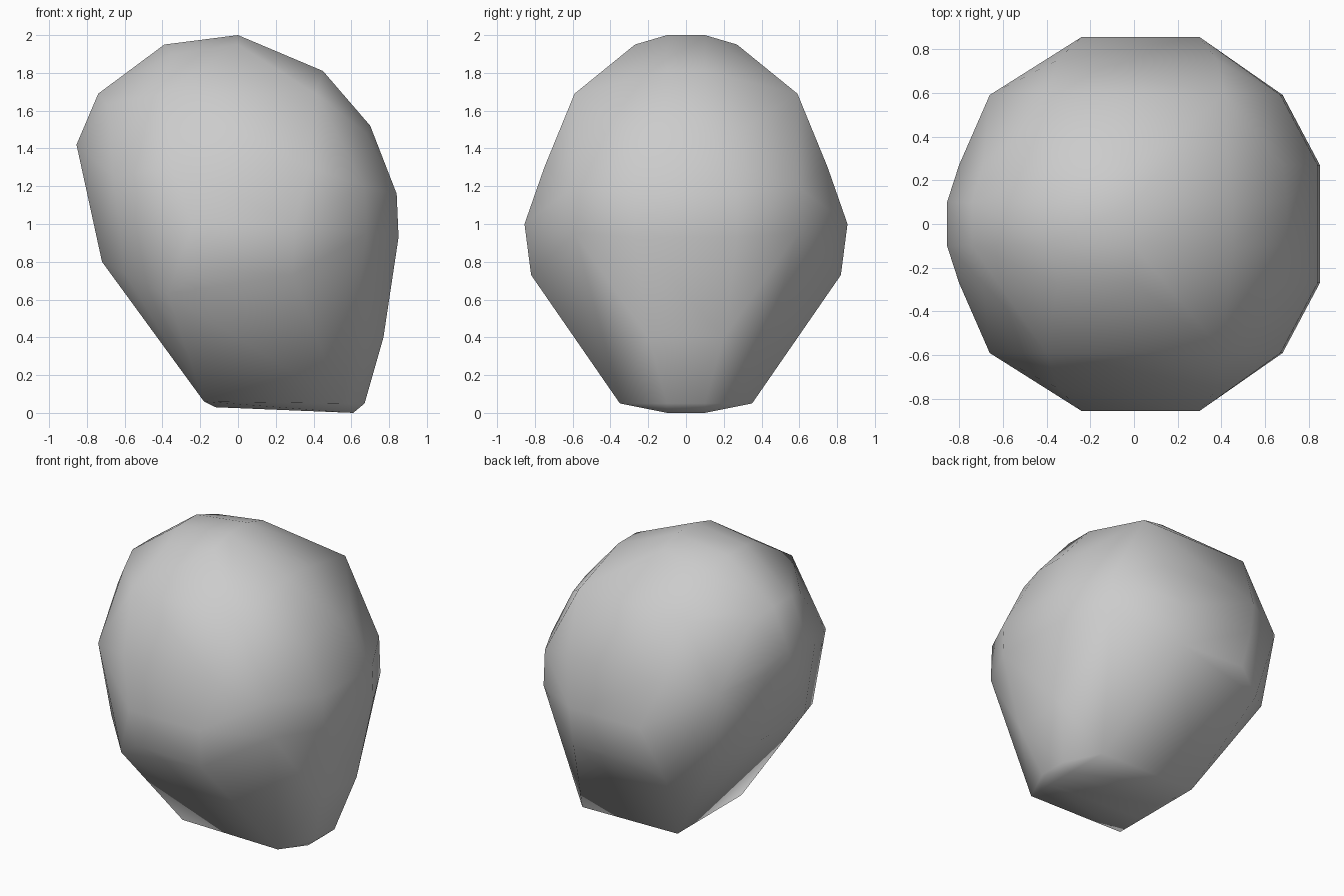
import bpy
import bmesh
import math

default_cube = bpy.data.objects.get("Cube")
if default_cube:
    bpy.data.objects.remove(default_cube, do_unlink=True)


def make_material(name, colour):
    material = bpy.data.materials.new(name)
    material.diffuse_color = colour
    material.use_nodes = True
    shader = material.node_tree.nodes["Principled BSDF"]
    shader.inputs["Base Color"].default_value = colour
    return material


# Side profiles (x, z) of the boulder, each at a distance from the middle plane
centre_profile = [(-.39, 1.95), (0, 2), (.45, 1.81), (.7, 1.52), (.84, 1.16),
                  (.67, .05), (.61, 0), (-.12, .03), (-.855, 1.42), (-.74, 1.69)]
inner_profile = [(-.35, 1.9), (0, 1.95), (.43, 1.77), (.68, 1.48),
                 (.84, 1.16), (.85, .93), (-.8, 1.3), (-.72, .8), (-.69, 1.63)]
outer_profile = [(-.4, 1.69), (.41, 1.69), (.55, 1.42), (.67, 1.2),
                 (.68, .95), (-.66, 1.25)]
profiles = [
    (.1, centre_profile),
    (.2, [(.77, .4)]),
    (.27, inner_profile),
    (.35, [(.55, .05), (-.18, .06)]),
    (.53, [(-.6, .74)]),
    (.59, outer_profile),
    (.75, [(-.35, 1.3), (.38, 1.3), (-.37, .63)]),
    (.82, [(.29, .73), (-.2, .75)]),
    (.855, [(-.24, 1), (.3, 1)]),
]


def build_boulder(name, sections, material):
    """Mirror the profiles front to back and wrap them in one faceted skin."""
    bm = bmesh.new()
    for distance, outline in sections:
        for side in (-distance, distance):
            for x, z in outline:
                bm.verts.new((x, side, z))
    wrapped = bmesh.ops.convex_hull(bm, input=bm.verts)
    loose = [v for v in wrapped["geom_interior"] if isinstance(v, bmesh.types.BMVert)]
    bmesh.ops.delete(bm, geom=loose, context="VERTS")

    # Merge nearly coplanar triangles into broad facets
    bmesh.ops.dissolve_limit(bm, angle_limit=math.radians(3),
                             verts=bm.verts, edges=bm.edges)
    bmesh.ops.recalc_face_normals(bm, faces=bm.faces)
    mesh = bpy.data.meshes.new(name)
    bm.to_mesh(mesh)
    bm.free()
    mesh.materials.append(material)
    boulder = bpy.data.objects.new(name, mesh)
    bpy.context.collection.objects.link(boulder)
    return boulder


stone = make_material("stone grey", (.6, .6, .6, 1))
boulder = build_boulder("boulder", profiles, stone)

# Soft facets above, crisp edges around the base
bpy.ops.object.select_all(action="DESELECT")
boulder.select_set(True)
bpy.context.view_layer.objects.active = boulder
bpy.ops.object.shade_smooth_by_angle(angle=math.radians(45))
